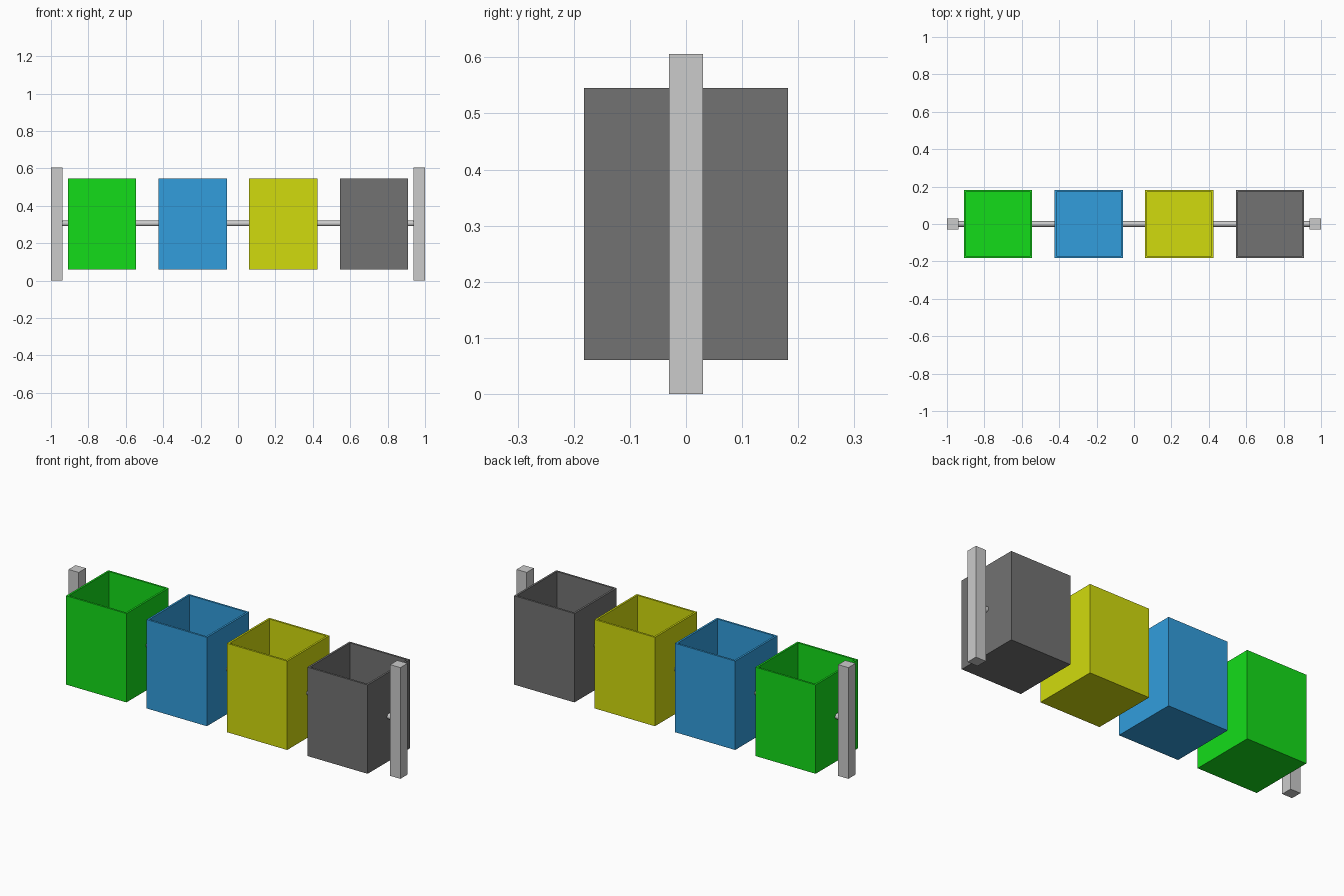
import bpy, bmesh, math
from mathutils import Matrix, Vector

if "Cube" in bpy.data.objects:
    bpy.data.objects.remove(bpy.data.objects["Cube"])

W, Z0, Z1, T = 0.364, 0.061, 0.545, 0.015   # bin width, bottom, top, wall
CENTRES = [-0.727, -0.242, 0.242, 0.727]
POST_W, POST_H, ROD_Z, ROD_R = 0.061, 0.606, 0.306, 0.015


def finish(name, bm, color=None):
    bmesh.ops.recalc_face_normals(bm, faces=bm.faces)
    me = bpy.data.meshes.new(name)
    bm.to_mesh(me)
    bm.free()
    ob = bpy.data.objects.new(name, me)
    bpy.context.collection.objects.link(ob)
    if color:
        mat = bpy.data.materials.new(name + "_paint")
        mat.diffuse_color = (*color, 1)
        mat.use_nodes = True
        mat.node_tree.nodes["Principled BSDF"].inputs["Base Color"].default_value = mat.diffuse_color
        me.materials.append(mat)
    return ob


def box(size, centre):
    bm = bmesh.new()
    bmesh.ops.create_cube(bm, size=1, matrix=Matrix.Translation(centre) @ Matrix.Diagonal((*size, 1)))
    return bm


# Open-topped bins: inset the top face, then push it down to the floor
colors = {
    "green_bin": (0.007, 0.72, 0.01),
    "blue_bin": (0.032, 0.34, 0.72),
    "yellow_bin": (0.64, 0.71, 0.004),
    "grey_bin": (0.17, 0.17, 0.17),
}
for (name, color), x in zip(colors.items(), CENTRES):
    bm = box((W, W, Z1 - Z0), (x, 0, (Z0 + Z1) / 2))
    top = max(bm.faces, key=lambda f: f.calc_center_median().z)
    bmesh.ops.inset_region(bm, faces=[top], thickness=T)
    ext = bmesh.ops.extrude_discrete_faces(bm, faces=[top])["faces"]
    bmesh.ops.translate(bm, verts=ext[0].verts[:], vec=Vector((0, 0, Z0 + T - Z1)))
    finish(name, bm, color)

# End posts
for side, s in (("left", -1), ("right", 1)):
    finish(side + "_post", box((POST_W, POST_W, POST_H), (s * (1 - POST_W / 2), 0, POST_H / 2)))

# Rod pieces filling each gap between posts and bins
starts = [-1 + POST_W] + [x + W / 2 for x in CENTRES]
ends = [x - W / 2 for x in CENTRES] + [1 - POST_W]
for i, (a, b) in enumerate(zip(starts, ends)):
    bm = bmesh.new()
    bmesh.ops.create_cone(bm, cap_ends=True, segments=16, radius1=ROD_R, radius2=ROD_R, depth=b - a + 0.01,
                          matrix=Matrix.Translation(((a + b) / 2, 0, ROD_Z)) @ Matrix.Rotation(math.pi / 2, 4, 'Y'))
    for f in bm.faces:
        f.smooth = len(f.verts) == 4
    finish(f"rod_{i + 1}", bm)
